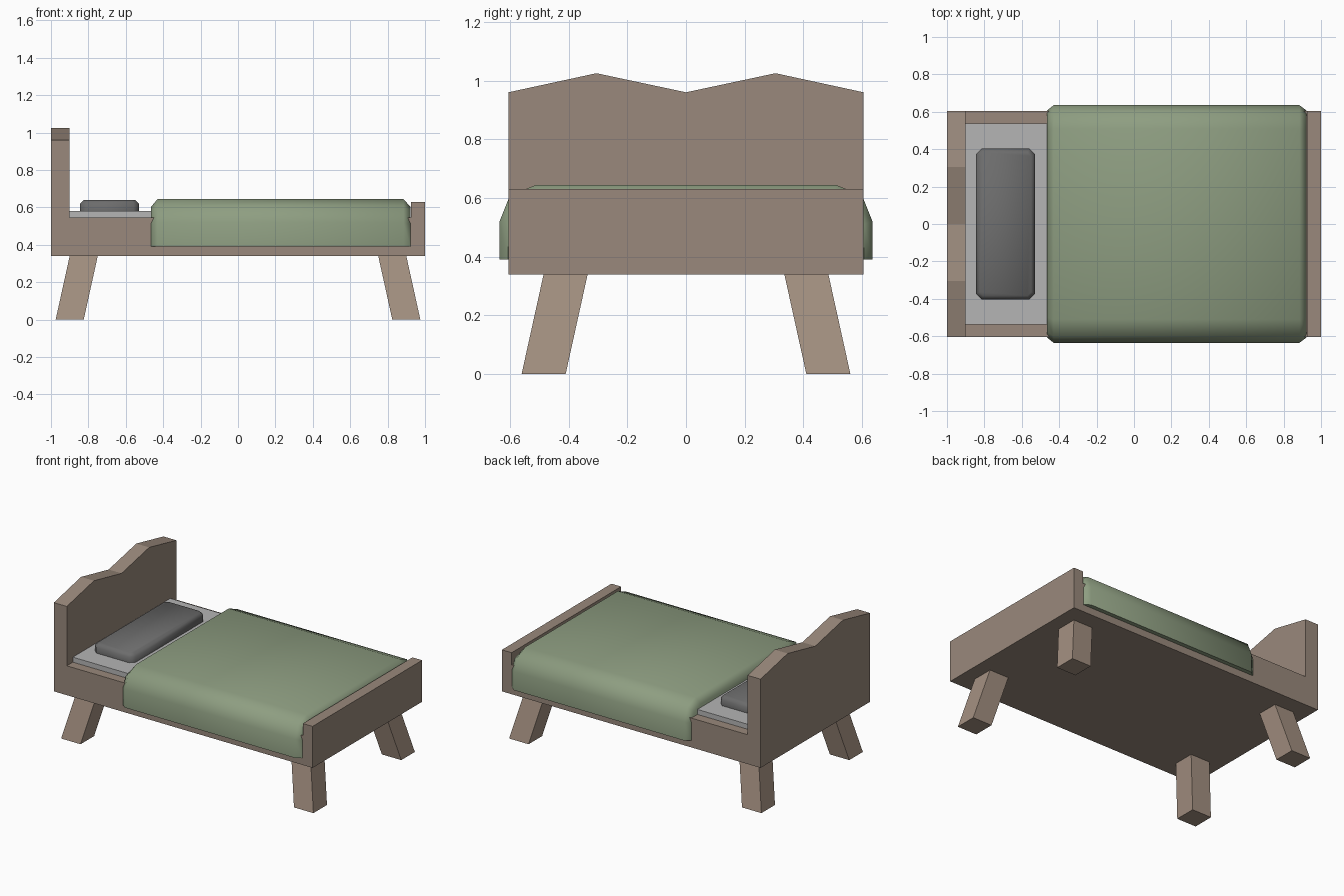
import bpy, bmesh

if "Cube" in bpy.data.objects:
    bpy.data.objects.remove(bpy.data.objects["Cube"])


def material(name, rgb):
    m = bpy.data.materials.new(name)
    m.diffuse_color = (*rgb, 1)
    m.use_nodes = True
    m.node_tree.nodes["Principled BSDF"].inputs["Base Color"].default_value = m.diffuse_color
    return m


WOOD = material("wood", (0.32, 0.25, 0.20))
LEG_WOOD = material("leg_wood", (0.37, 0.28, 0.22))
GREEN = material("green_cloth", (0.27, 0.34, 0.22))
SHEET = material("light_grey", (0.46, 0.46, 0.46))
DARK = material("dark_grey", (0.15, 0.15, 0.15))


def loft(name, rings, mat, smooth=None):
    """Join rings of equal point count with quads and cap both ends."""
    bm = bmesh.new()
    loops = [[bm.verts.new(p) for p in ring] for ring in rings]
    n = len(loops[0])
    for a, b in zip(loops, loops[1:]):
        for i in range(n):
            j = (i + 1) % n
            bm.faces.new((a[i], a[j], b[j], b[i]))
    bm.faces.new(loops[0])
    bm.faces.new(loops[-1])
    bmesh.ops.recalc_face_normals(bm, faces=bm.faces)
    mesh = bpy.data.meshes.new(name)
    bm.to_mesh(mesh)
    bm.free()
    obj = bpy.data.objects.new(name, mesh)
    bpy.context.collection.objects.link(obj)
    mesh.materials.append(mat)
    if smooth:
        bpy.ops.object.select_all(action='DESELECT')
        obj.select_set(True)
        bpy.context.view_layer.objects.active = obj
        bpy.ops.object.shade_smooth_by_angle(angle=smooth)
    return obj


def rect(x0, x1, y0, y1, z):
    return [(x0, y0, z), (x1, y0, z), (x1, y1, z), (x0, y1, z)]


def box(name, x0, x1, y, z0, z1, mat):
    return loft(name, [rect(x0, x1, -y, y, z) for z in (z0, z1)], mat)


def octagon(x0, x1, y, c, z):
    """Rectangle with corners cut by c."""
    return [(x0 + c, -y, z), (x1 - c, -y, z), (x1, -y + c, z), (x1, y - c, z),
            (x1 - c, y, z), (x0 + c, y, z), (x0, y - c, z), (x0, -y + c, z)]


# Wooden frame
box("bed_base", -0.9, 0.925, 0.605, 0.34, 0.545, WOOD)
box("footboard", 0.925, 1.0, 0.605, 0.34, 0.63, WOOD)

# Headboard with two peaks
outline = [(-0.605, 0.34), (0.605, 0.34), (0.605, 0.96), (0.305, 1.025),
           (0, 0.96), (-0.305, 1.025), (-0.605, 0.96)]
loft("headboard", [[(x, y, z) for y, z in outline] for x in (-1.0, -0.9)], WOOD)

# Splayed legs
for sx, end in ((-1, "head"), (1, "foot")):
    for sy, side in ((-1, "front"), (1, "back")):
        bottom = rect(sx * 0.825, sx * 0.975, sy * 0.41, sy * 0.56, 0)
        top = rect(sx * 0.75, sx * 0.90, sy * 0.335, sy * 0.485, 0.34)
        loft(f"{end}_{side}_leg", [bottom, top], LEG_WOOD)

# Mattress and pillow
box("mattress", -0.9, 0.92, 0.538, 0.545, 0.58, SHEET)
loft("pillow", [octagon(-0.845, -0.53, 0.403, 0.03, 0.58),
                octagon(-0.845, -0.53, 0.403, 0.03, 0.62),
                octagon(-0.825, -0.55, 0.383, 0.02, 0.64)], DARK, smooth=1.1)


# Blanket draped over both sides, tapering at its two ends
def drape(x, half):
    return [(x, y, z) for y, z in half] + [(x, -y, z) for y, z in reversed(half)]


full = [(0.635, 0.39), (0.635, 0.52), (0.60, 0.608), (0.51, 0.645)]
small = [(0.607, 0.39), (0.607, 0.51), (0.575, 0.58), (0.50, 0.603)]
loft("blanket", [drape(-0.465, small), drape(-0.43, full),
                 drape(0.885, full), drape(0.922, small)], GREEN, smooth=0.9)
